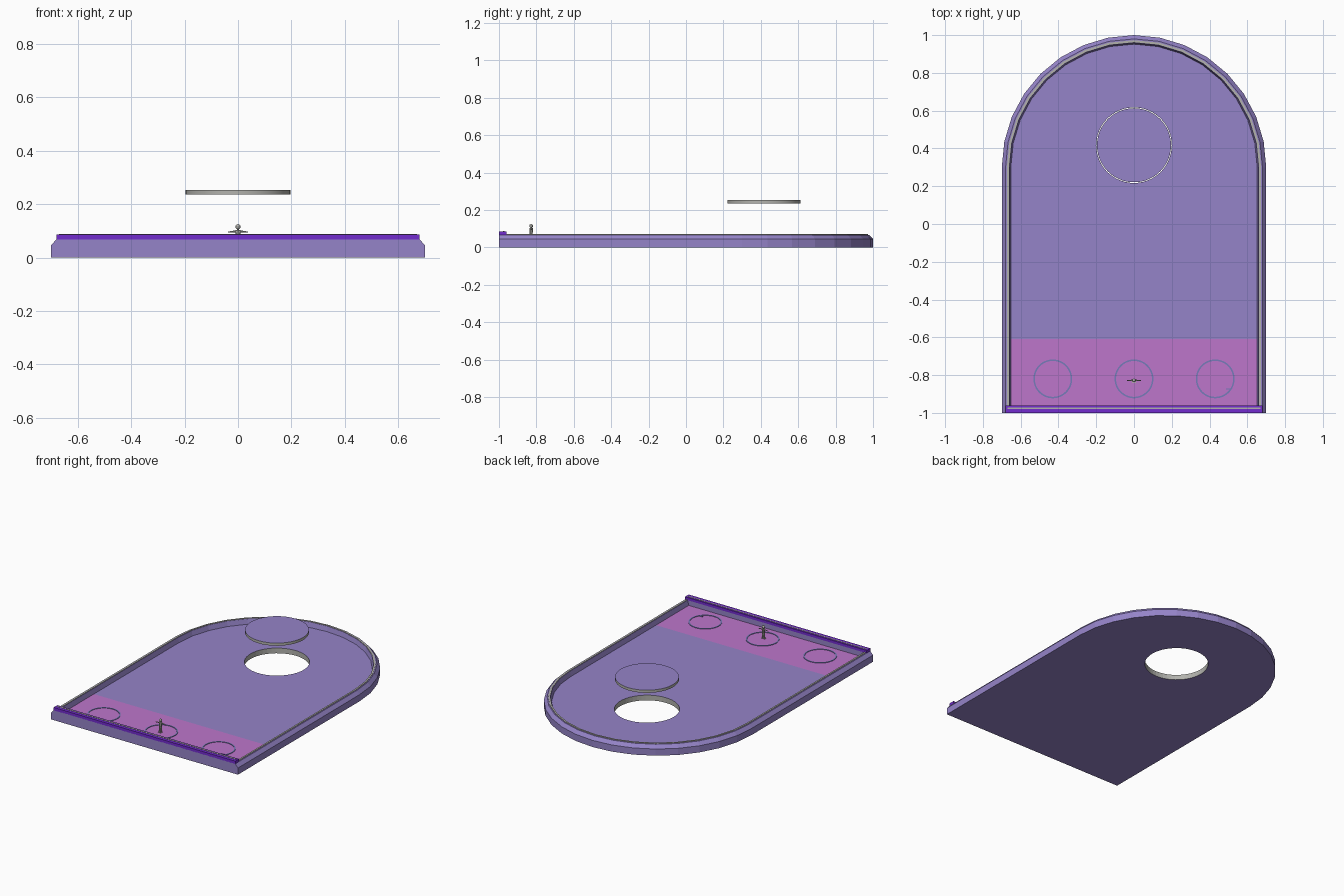
import bpy, bmesh, math
from mathutils import Matrix, Vector

cube = bpy.data.objects.get("Cube")
if cube:
    bpy.data.objects.remove(cube, do_unlink=True)


def material(name, r, g, b):
    m = bpy.data.materials.new(name)
    m.use_nodes = True
    m.diffuse_color = (r, g, b, 1)
    m.node_tree.nodes["Principled BSDF"].inputs["Base Color"].default_value = (r, g, b, 1)
    return m


LILAC = material("lilac", 0.30, 0.23, 0.58)
PINK = material("orchid pink", 0.51, 0.18, 0.60)
VIOLET = material("deep violet", 0.17, 0.025, 0.62)
GREY = material("warm grey", 0.45, 0.45, 0.42)
BLUE = material("slate blue", 0.18, 0.20, 0.48)

FLOOR = 0.035
TOP = 0.068
ARC_Y = 0.3
HOLE = Vector((0, 0.417, 0))
HOLE_R = 0.2


def finish(name, bm, *mats, smooth=False):
    bmesh.ops.recalc_face_normals(bm, faces=bm.faces)
    mesh = bpy.data.meshes.new(name)
    bm.to_mesh(mesh)
    bm.free()
    for m in mats:
        mesh.materials.append(m)
    ob = bpy.data.objects.new(name, mesh)
    bpy.context.collection.objects.link(ob)
    if smooth:
        bpy.ops.object.select_all(action='DESELECT')
        ob.select_set(True)
        bpy.context.view_layer.objects.active = ob
        bpy.ops.object.shade_smooth_by_angle(angle=math.radians(35))
    return ob


def arch(bm, r, z, front):
    """Arch outline: two front corners joined by a half circle at the back."""
    pts = [(r, front)]
    for i in range(17):
        a = math.pi * i / 16
        pts.append((r * math.cos(a), ARC_Y + r * math.sin(a)))
    pts.append((-r, front))
    return [bm.verts.new((x, y, z)) for x, y in pts]


def circle(bm, r, z, centre, n=48):
    return [bm.verts.new((centre.x + r * math.cos(2 * math.pi * i / n),
                          centre.y + r * math.sin(2 * math.pi * i / n), z)) for i in range(n)]


def bridge(bm, a, b, closed=True):
    n = len(a)
    return [bm.faces.new((a[i], a[(i + 1) % n], b[(i + 1) % n], b[i]))
            for i in range(n if closed else n - 1)]


def loop_edges(bm, loop):
    return [bm.edges.get((loop[i - 1], loop[i])) for i in range(len(loop))]


def box(name, size, centre, mat):
    bm = bmesh.new()
    bmesh.ops.create_cube(bm, size=1, matrix=Matrix.Translation(centre) @ Matrix.Diagonal((*size, 1)))
    return finish(name, bm, mat)


# Tray: chamfered rim, sunken floor and a round opening
bm = bmesh.new()
loops = [arch(bm, r, z, front) for r, z, front in (
    (0.70, 0, -1), (0.70, 0.045, -1), (0.68, TOP, -1),
    (0.66, TOP, -0.96), (0.652, FLOOR, -0.96))]
for a, b in zip(loops, loops[1:]):
    bridge(bm, a, b)
low = circle(bm, HOLE_R, 0, HOLE)
high = circle(bm, HOLE_R, FLOOR, HOLE)
for f in bridge(bm, low, high):
    f.material_index = 2
for outer, inner in ((loops[0], low), (loops[-1], high)):
    bmesh.ops.triangle_fill(bm, use_beauty=True, use_dissolve=False,
                            edges=loop_edges(bm, outer) + loop_edges(bm, inner))
bmesh.ops.bisect_plane(bm, geom=bm.verts[:] + bm.edges[:] + bm.faces[:],
                       plane_co=(0, -0.61, 0), plane_no=(0, 1, 0))
for f in bm.faces:
    on_floor = all(abs(v.co.z - FLOOR) < 1e-4 for v in f.verts)
    if on_floor and f.calc_center_median().y < -0.61:
        f.material_index = 1
finish("tray", bm, LILAC, PINK, GREY)

# Thin rail running around the top of the rim
bm = bmesh.new()
rail = [arch(bm, r, z, -0.96) for r, z in
        ((0.673, TOP), (0.673, TOP + 0.003), (0.662, TOP + 0.003), (0.662, TOP))]
for i in range(4):
    bridge(bm, rail[i - 1], rail[i], closed=False)
for end in (0, -1):
    bm.faces.new([ring[end] for ring in rail])
finish("rim_rail", bm, GREY)

# Front bar with its narrow rail
box("front_bar", (1.36, 0.04, 0.02), (0, -0.98, 0.076), VIOLET)
box("front_rail", (1.34, 0.008, 0.002), (0, -0.975, 0.087), GREY)

# Lifted round lid above the opening
bm = bmesh.new()
bottom = circle(bm, 0.196, 0.235, HOLE)
top = circle(bm, 0.196, 0.253, HOLE)
for f in bridge(bm, bottom, top):
    f.material_index = 1
bm.faces.new(bottom)
bm.faces.new(top)
finish("lid", bm, LILAC, GREY, smooth=True)

# Three marker rings on the front strip
for side, x in (("right", -0.43), ("middle", 0), ("left", 0.43)):
    bm = bmesh.new()
    c = Vector((x, -0.82, 0))
    rings = [circle(bm, r, z, c) for r, z in (
        (0.103, FLOOR), (0.103, FLOOR + 0.003), (0.095, FLOOR + 0.003), (0.095, FLOOR))]
    for i in range(4):
        bridge(bm, rings[i - 1], rings[i])
    finish(side + "_marker_ring", bm, BLUE, smooth=True)

# Small chip lying by the left ring
box("small_chip", (0.02, 0.006, 0.004), (0.497, -0.873, FLOOR + 0.002), BLUE)

# Tiny standing figure with outstretched arms
bm = bmesh.new()


def limb(start, end, r1, r2):
    a, b = Vector(start), Vector(end)
    turn = (b - a).to_track_quat('Z', 'Y').to_matrix().to_4x4()
    bmesh.ops.create_cone(bm, cap_ends=True, segments=8, radius1=r1, radius2=r2,
                          depth=(b - a).length,
                          matrix=Matrix.Translation((a + b) / 2) @ turn)


Y = -0.828
for s in (-1, 1):
    limb((s * 0.007, Y, FLOOR), (s * 0.005, Y, 0.072), 0.004, 0.006)
    limb((s * 0.008, Y, 0.098), (s * 0.037, Y, 0.095), 0.004, 0.002)
    bmesh.ops.create_cube(bm, size=1, matrix=Matrix.Translation((s * 0.007, Y - 0.004, FLOOR + 0.002))
                          @ Matrix.Diagonal((0.008, 0.018, 0.004, 1)))
limb((0, Y, 0.068), (0, Y, 0.103), 0.008, 0.010)
limb((0, Y, 0.10), (0, Y, 0.11), 0.004, 0.004)
bmesh.ops.create_uvsphere(bm, u_segments=10, v_segments=8, radius=0.01,
                          matrix=Matrix.Translation((0, Y, 0.115)))
finish("figure", bm, GREY, smooth=True)
